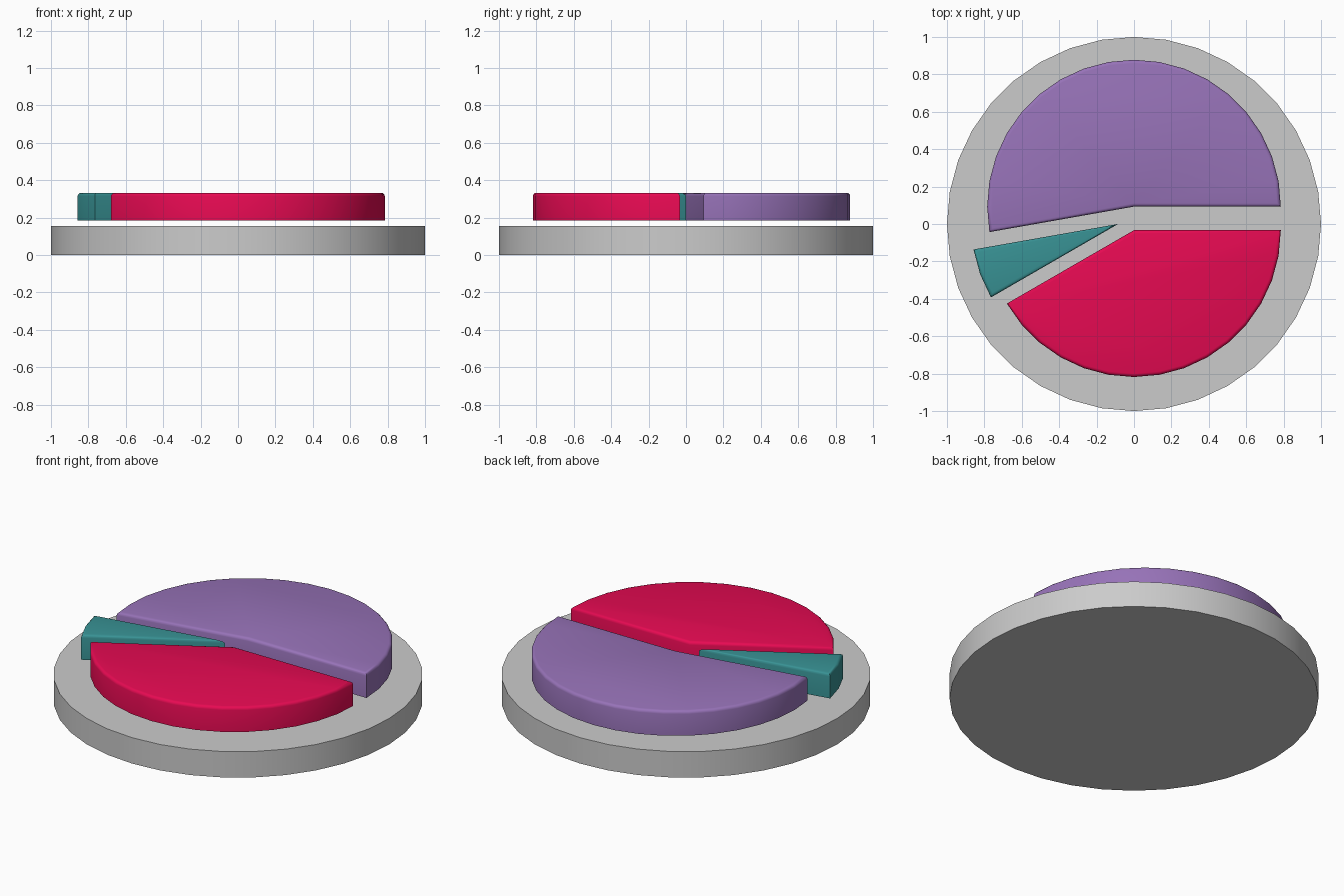
import bpy, bmesh
from math import radians, cos, sin

if "Cube" in bpy.data.objects:
    bpy.data.objects.remove(bpy.data.objects["Cube"])

STEP = 10  # degrees per side, 36 sides per full turn


def material(name, rgb):
    mat = bpy.data.materials.new(name)
    mat.diffuse_color = (*rgb, 1)
    mat.use_nodes = True
    mat.node_tree.nodes["Principled BSDF"].inputs["Base Color"].default_value = mat.diffuse_color
    return mat


def prism(name, outline, z0, z1, bevel=0.0, mat=None):
    """Extrude an outline upward and round its top rim."""
    bm = bmesh.new()
    base = bm.faces.new([bm.verts.new((x, y, z0)) for x, y in outline])
    geom = bmesh.ops.extrude_face_region(bm, geom=[base], use_keep_orig=True)["geom"]
    top = next(g for g in geom if isinstance(g, bmesh.types.BMFace))
    for v in top.verts:
        v.co.z = z1
    bmesh.ops.recalc_face_normals(bm, faces=bm.faces)
    if bevel:
        bmesh.ops.bevel(bm, geom=list(top.edges), offset=bevel, segments=3,
                        profile=0.5, affect='EDGES')
    mesh = bpy.data.meshes.new(name)
    bm.to_mesh(mesh)
    bm.free()
    obj = bpy.data.objects.new(name, mesh)
    bpy.context.collection.objects.link(obj)
    if mat:
        mesh.materials.append(mat)
    bpy.ops.object.select_all(action='DESELECT')
    obj.select_set(True)
    bpy.context.view_layer.objects.active = obj
    bpy.ops.object.shade_smooth_by_angle(angle=radians(35))
    return obj


def arc(radius, start, end):
    return [(radius * cos(radians(a)), radius * sin(radians(a)))
            for a in range(start, end + 1, STEP)]


# Round base plate
prism("base_disc", arc(1.0, 0, 350), 0.0, 0.155)

# Pie slices: start angle, end angle, outward shift, colour
slices = [
    ("large_slice", 0, 190, (0.0, 0.093), (0.31, 0.17, 0.48)),
    ("small_slice", 190, 210, (-0.085, 0.0), (0.04, 0.29, 0.30)),
    ("medium_slice", 210, 360, (0.0, -0.033), (0.80, 0.003, 0.085)),
]
for name, start, end, (dx, dy), rgb in slices:
    outline = [(x + dx, y + dy) for x, y in [(0, 0)] + arc(0.785, start, end)]
    prism(name, outline, 0.185, 0.333, 0.018, material(name + "_colour", rgb))
